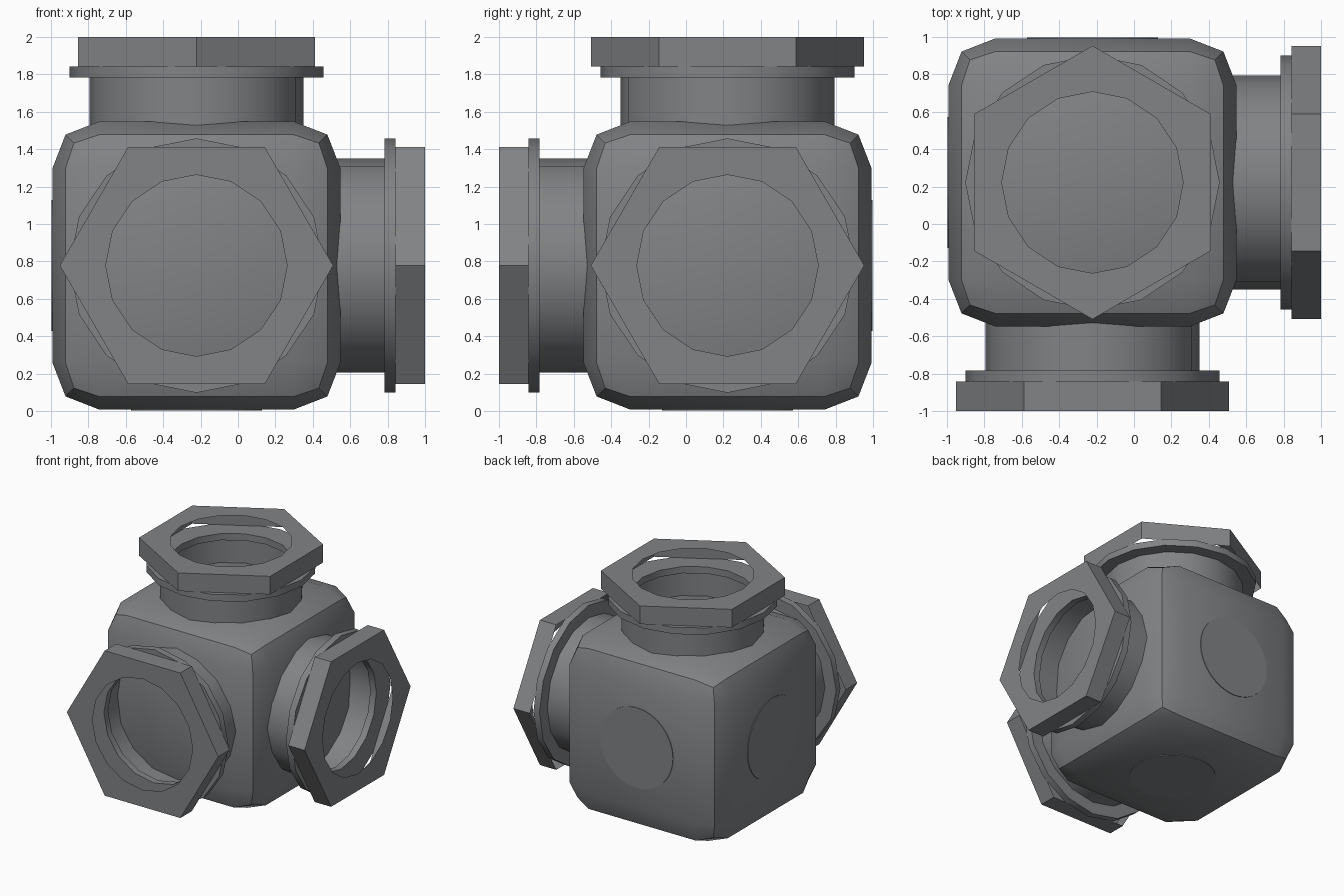
import bpy, bmesh, math
from mathutils import Matrix, Vector

if "Cube" in bpy.data.objects:
    bpy.data.objects.remove(bpy.data.objects["Cube"])

CENTRE = Matrix.Translation((-0.222, 0.222, 0.778))
grey = bpy.data.materials.new("steel grey")
grey.diffuse_color = (0.22, 0.228, 0.237, 1)
grey.use_nodes = True
grey.node_tree.nodes["Principled BSDF"].inputs["Base Color"].default_value = grey.diffuse_color


def finish(bm, name, matrix, smooth=True):
    me = bpy.data.meshes.new(name)
    bm.to_mesh(me)
    bm.free()
    me.materials.append(grey)
    ob = bpy.data.objects.new(name, me)
    bpy.context.collection.objects.link(ob)
    ob.matrix_world = matrix
    if smooth:
        bpy.ops.object.select_all(action='DESELECT')
        ob.select_set(True)
        bpy.context.view_layer.objects.active = ob
        bpy.ops.object.shade_smooth_by_angle(angle=math.radians(32))
    return ob


def ring(bm, n, r, z, phase=0.0):
    return [bm.verts.new((r * math.cos(phase + math.tau * i / n),
                          r * math.sin(phase + math.tau * i / n), z)) for i in range(n)]


def loft(bm, rings, closed=False):
    pairs = list(zip(rings, rings[1:])) + ([(rings[-1], rings[0])] if closed else [])
    for a, b in pairs:
        n = len(a)
        for i in range(n):
            j = (i + 1) % n
            bm.faces.new((a[i], a[j], b[j], b[i]))


# Bulged cube body: corners pulled in, face middles pushed out
bm = bmesh.new()
bmesh.ops.create_cube(bm, size=2)
bmesh.ops.subdivide_edges(bm, edges=bm.edges[:], cuts=2, use_grid_fill=True)
for v in bm.verts:
    outer = sum(abs(c) > 0.9 for c in v.co)
    size = {3: 0.655, 2: 0.70, 1: 0.77}[outer]
    v.co = Vector([math.copysign(size if abs(c) > 0.9 else 0.52, c) for c in v.co])
finish(bm, "body", CENTRE)

# Directions of the three ports; local z points outwards, local y along nut corners
top = Matrix.Identity(4)
right = Matrix.Rotation(math.pi / 2, 4, 'Y')
front = Matrix.Rotation(math.pi / 2, 4, 'X') @ Matrix.Rotation(math.pi / 2, 4, 'Z')

for side, rot in (("top", top), ("right", right), ("front", front)):
    m = CENTRE @ rot

    # Pipe neck
    bm = bmesh.new()
    loft(bm, [ring(bm, 16, 0.572, 0.70), ring(bm, 16, 0.572, 1.006)])
    finish(bm, side + "_neck", m)

    # Flange washer
    bm = bmesh.new()
    loft(bm, [ring(bm, 16, r, z) for r, z in
              ((0.68, 1.006), (0.68, 1.064), (0.485, 1.064), (0.485, 1.006))], closed=True)
    finish(bm, side + "_flange", m)

    # Hollow hexagon nut with a round opening
    bm = bmesh.new()
    base = ring(bm, 6, 0.731, 1.064, math.pi / 2)
    rim = ring(bm, 6, 0.731, 1.222, math.pi / 2)
    hole = ring(bm, 16, 0.485, 1.222)
    loft(bm, [base, rim])
    edges = [bm.edges.get((rim[i], rim[(i + 1) % 6])) for i in range(6)]
    edges += [bm.edges.new((hole[i], hole[(i + 1) % 16])) for i in range(16)]
    bmesh.ops.triangle_fill(bm, edges=edges, use_beauty=True)
    bm.normal_update()
    for f in bm.faces:
        if f.normal.z < -0.5:
            f.normal_flip()
    finish(bm, side + "_nut", m, smooth=False)

# Flat round pads on the three closed sides, opposite the ports
for side, rot in (("bottom", top), ("left", right), ("back", front)):
    bm = bmesh.new()
    low, high = ring(bm, 32, 0.35, 0.76), ring(bm, 32, 0.35, 0.776)
    loft(bm, [low, high])
    bm.faces.new(high)
    finish(bm, side + "_pad", CENTRE @ rot @ Matrix.Rotation(math.pi, 4, 'X'), smooth=False)
